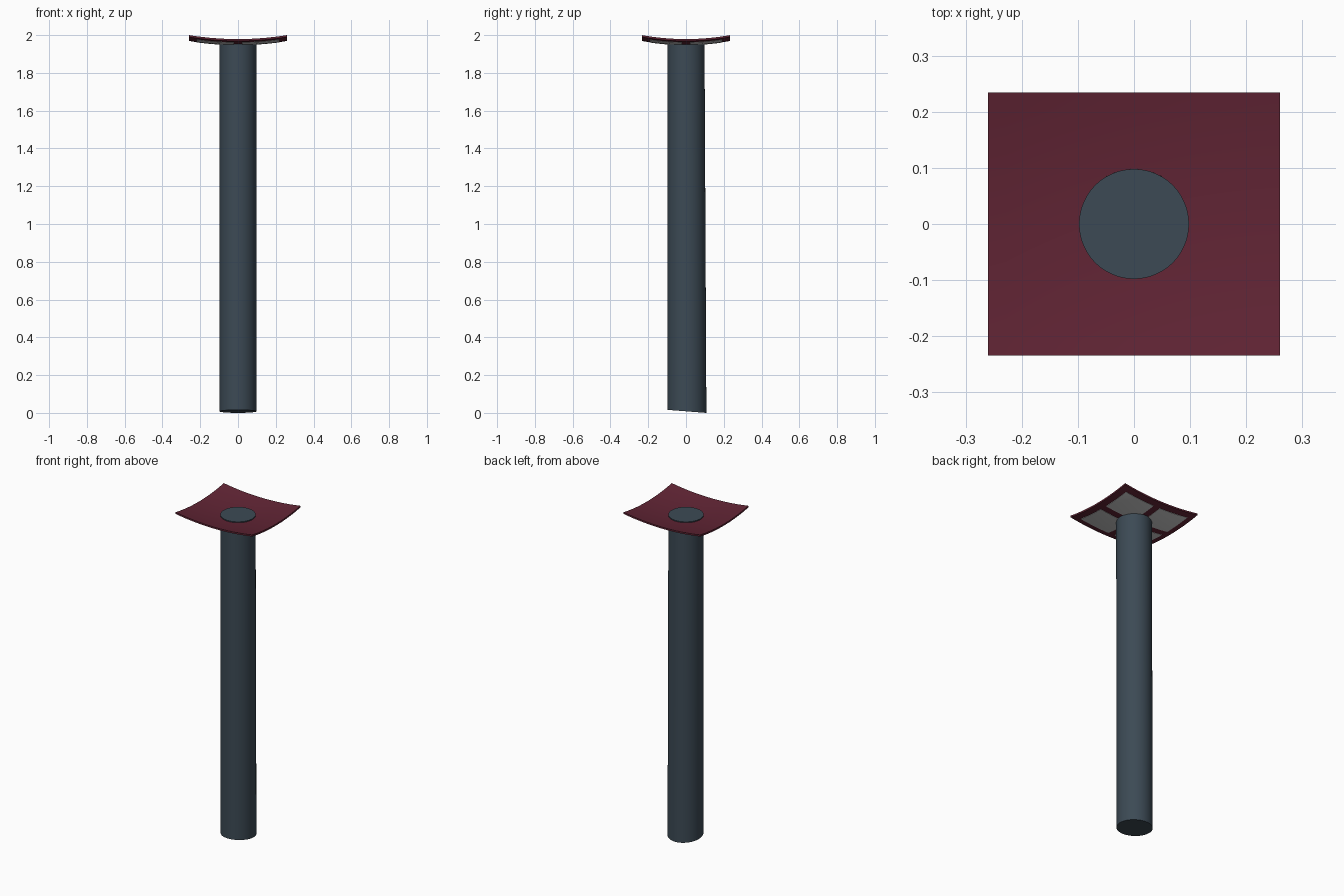
import bpy, bmesh, math

if "Cube" in bpy.data.objects:
    bpy.data.objects.remove(bpy.data.objects["Cube"])

HX, HY = 0.26, 0.234      # half size of the plate
BORDER, BAR = 0.04, 0.022  # frame width, half width of the cross bars


def material(name, rgb):
    m = bpy.data.materials.new(name)
    m.diffuse_color = (*rgb, 1)
    m.use_nodes = True
    m.node_tree.nodes["Principled BSDF"].inputs["Base Color"].default_value = m.diffuse_color
    return m


def dish(x, y):
    # height of the curved upper surface
    return 1.958 + 0.021 * ((x / HX) ** 2 + (y / HY) ** 2)


def curved_slab(name, x0, x1, y0, y1, n, top, bottom, mat=None):
    # rectangular slab following the dish, offset between top and bottom
    bm = bmesh.new()
    layers = []
    for off in (top, bottom):
        layers.append([[bm.verts.new((x, y, dish(x, y) + off))
                        for y in (y0 + (y1 - y0) * j / n for j in range(n + 1))]
                       for x in (x0 + (x1 - x0) * i / n for i in range(n + 1))])
    a, b = layers
    for i in range(n):
        for j in range(n):
            for g in layers:
                bm.faces.new((g[i][j], g[i + 1][j], g[i + 1][j + 1], g[i][j + 1]))
        for k in (0, n):
            bm.faces.new((a[i][k], a[i + 1][k], b[i + 1][k], b[i][k]))
            bm.faces.new((a[k][i], a[k][i + 1], b[k][i + 1], b[k][i]))
    bmesh.ops.recalc_face_normals(bm, faces=bm.faces)
    return finish(name, bm, mat)


def finish(name, bm, mat):
    me = bpy.data.meshes.new(name)
    bm.to_mesh(me)
    bm.free()
    ob = bpy.data.objects.new(name, me)
    bpy.context.collection.objects.link(ob)
    if mat:
        me.materials.append(mat)
    bpy.ops.object.select_all(action='DESELECT')
    ob.select_set(True)
    bpy.context.view_layer.objects.active = ob
    bpy.ops.object.shade_smooth_by_angle(angle=math.radians(35))
    return ob


red = material("dark_red", (0.12, 0.018, 0.035))
slate = material("slate_blue", (0.045, 0.068, 0.09))

# dished square plate
curved_slab("top_plate", -HX, HX, -HY, HY, 16, 0.0, -0.010, red)

# four grey panels under the plate
for sx in (-1, 1):
    for sy in (-1, 1):
        xs = sorted((sx * BAR, sx * (HX - BORDER)))
        ys = sorted((sy * BAR, sy * (HY - BORDER)))
        curved_slab("under_panel", *xs, *ys, 8, -0.007, -0.0115)

# round column, slightly leaning at the back with a slanted foot
bm = bmesh.new()
bmesh.ops.create_cone(bm, cap_ends=True, segments=48,
                      radius1=0.098, radius2=0.098, depth=1.0)
for v in bm.verts:
    if v.co.z > 0:
        v.co.z = 1.967
    else:
        y = v.co.y
        v.co.z = 0.008 - 0.008 * y / 0.098
        v.co.y = 0.005 + y * 1.05
finish("column", bm, slate)
